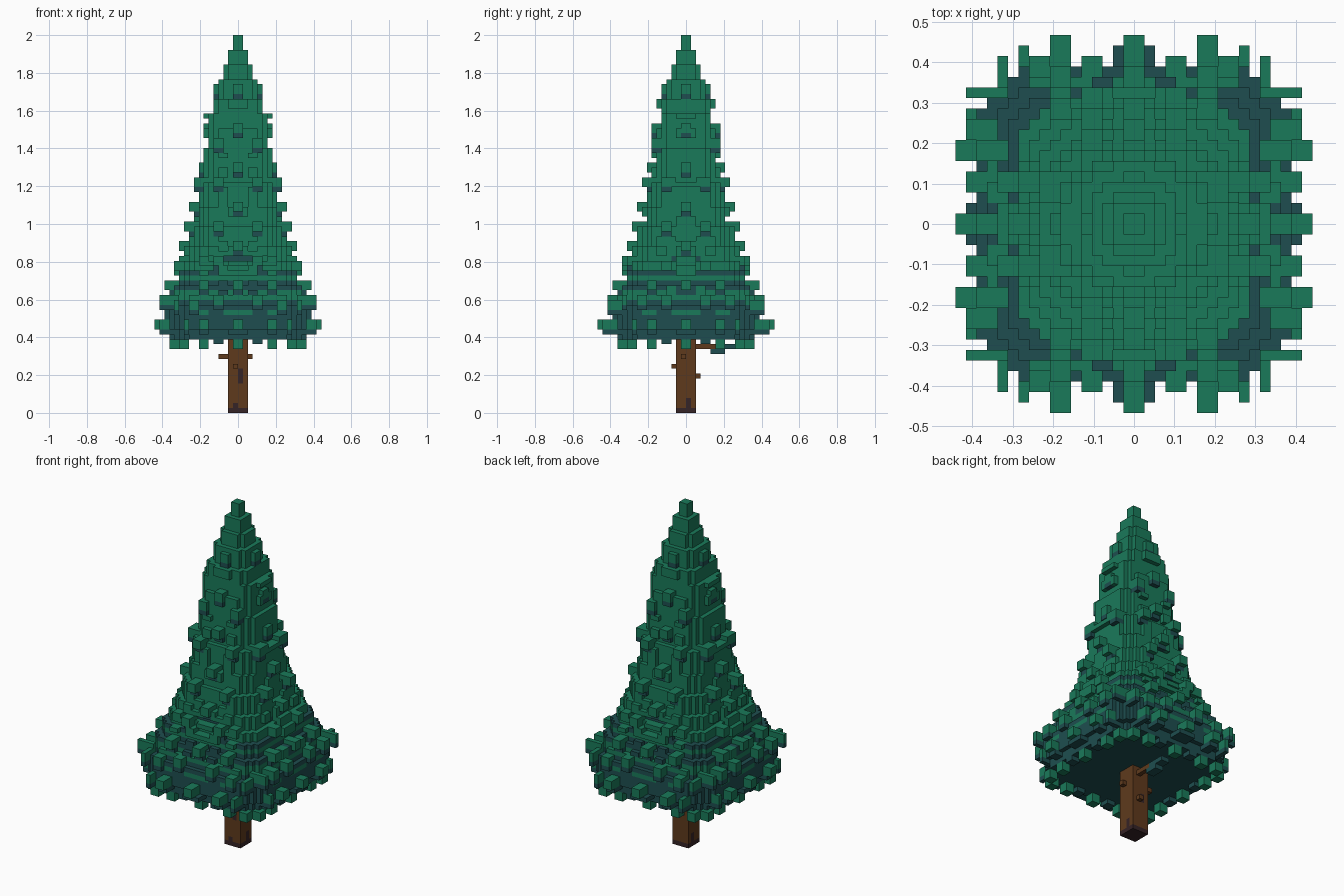
import bpy
import random
from itertools import product

random.seed(7)
V = 2 / 77  # voxel size

cube = bpy.data.objects.get("Cube")
if cube:
    bpy.data.objects.remove(cube)


def material(name, rgb):
    m = bpy.data.materials.new(name)
    m.use_nodes = True
    m.diffuse_color = (*rgb, 1)
    m.node_tree.nodes["Principled BSDF"].inputs["Base Color"].default_value = (*rgb, 1)
    return m


MATS = [material("needle green", (0.010, 0.195, 0.102)),
        material("shadow teal", (0.013, 0.076, 0.080)),
        material("bark brown", (0.114, 0.042, 0.012)),
        material("dark bark", (0.036, 0.017, 0.019))]
GREEN, TEAL, BARK, DARK = range(4)


def box(cells, xs, ys, zs, colour, mirror=False):
    """Fill half-open voxel ranges, optionally mirrored in x and y."""
    for x, y, z in product(range(*xs), range(*ys), range(*zs)):
        cells[x, y, z] = colour
        if mirror:
            for a, b in ((-1 - x, y), (x, -1 - y), (-1 - x, -1 - y)):
                cells[a, b, z] = colour


def build(name, cells):
    """Turn a voxel set into a mesh of its exposed faces."""
    verts, faces, colours = {}, [], []
    for cell, colour in cells.items():
        for axis, side in product(range(3), (0, 1)):
            step = list(cell)
            step[axis] += 2 * side - 1
            if tuple(step) in cells:
                continue
            ring = []
            for u, v in ((0, 0), (1, 0), (1, 1), (0, 1)):
                p = list(cell)
                p[axis] += side
                p[(axis + 1) % 3] += u
                p[(axis + 2) % 3] += v
                ring.append(verts.setdefault(tuple(p), len(verts)))
            faces.append(ring if side else ring[::-1])
            colours.append(colour)
    mesh = bpy.data.meshes.new(name)
    mesh.from_pydata([[c * V for c in p] for p in verts], [], faces)
    for m in MATS:
        mesh.materials.append(m)
    mesh.polygons.foreach_set("material_index", colours)
    mesh.update()
    bpy.context.collection.objects.link(bpy.data.objects.new(name, mesh))


# Foliage tiers: bottom layer, half width in x, half depth in y
TIERS = [(15, 14, 14), (17, 15, 15), (22, 14, 14), (24, 13, 13), (26, 12, 12),
         (29, 11, 11), (31, 10, 10), (34, 9, 9), (38, 8, 8), (42, 8, 7),
         (47, 7, 6), (54, 6, 6), (58, 6, 5), (61, 5, 5), (64, 4, 4),
         (68, 3, 3), (71, 2, 2), (74, 1, 1), (77, 0, 0)]


def size(k):
    return [t for t in TIERS if t[0] <= k][-1][1:]


# Chance of shadow colour by layer; unlisted layers are green
SHADOW = {15: 0.75, 16: 0.8, 17: 1, 18: 1, 19: 1, 20: 0.5, 21: 1, 22: 0.9,
          25: 1, 26: 1, 28: 0.6, 30: 0.5, 31: 0.4, 33: 0.3}

foliage = {}
for k in range(15, 77):
    hx, hy = size(k)
    cut = 4 if k < 24 else 2 if k < 58 else 1 if k < 71 else 0
    runs = [random.random() for _ in range(6)]
    for x, y in product(range(hx), range(hy)):
        if x + y <= hx + hy - 2 - cut:
            shade = TEAL if runs[min(x, y) // 3] < SHADOW.get(k, 0) else GREEN
            box(foliage, (x, x + 1), (y, y + 1), (k, k + 1), shade, True)

# Shallow relief patches on the four sides
for k in range(24, 66, 2):
    hx, hy = size(k)
    for across, reach, swap in ((hx, hy, False), (hy, hx, True)):
        for p in range(0, across - 4, 2):
            if random.random() < 0.33:
                a, b = (p, p + 2), (reach - 1, reach + 1)
                shade = TEAL if k < 28 and random.random() < 0.7 else GREEN
                tall = random.choice((1, 2, 2))
                box(foliage, b if swap else a, a if swap else b, (k, k + tall), shade, True)

# Staggered needle clumps with dark undersides
for row, k in enumerate(range(17, 66, 4)):
    hx, hy = size(k)
    for across, reach, swap in ((hx, hy, False), (hy, hx, True)):
        out = 1 if k == 21 or k > 50 or (swap and k > 42) else 2
        if k == 17 and not swap:
            out = 3
        for p in ((0, 6, 10) if row % 2 == 0 else (3, 8, 12)):
            wide = 1 if p in (0, 10, 12) else 2
            if k > 23 and p + wide + out > across - 1:
                continue
            z = k + (random.choice((0, 0, 1)) if p else 0)
            a, b = (p, p + wide), (reach - 3, reach + out - (p == 10))
            box(foliage, b if swap else a, a if swap else b, (z, z + 2), GREEN, True)
            a = (p, p + 2) if p == 0 and k == 17 else a
            b = (reach - 3, reach + max(1, out - 1))
            box(foliage, b if swap else a, a if swap else b, (z - 1, z), TEAL, True)

# Clumps hanging under the skirt
for p, drop in ((0, 13), (3, 14), (6, 13), (10, 13)):
    a, b = (p, p + (1 if p == 0 else 2)), (12, 14)
    for xs, ys in ((a, b), (b, a)):
        box(foliage, xs, ys, (drop, 15), TEAL if p == 3 else GREEN, True)
build("foliage", foliage)

# Trunk with dark foot and knots
trunk = {}
box(trunk, (-2, 2), (-2, 2), (0, 15), BARK)
box(trunk, (-2, 2), (-2, 2), (0, 1), DARK)
for x, y, z, top in ((0, -2, 6, 9), (-1, -2, 1, 2), (1, 0, 1, 3),
                     (-2, -1, 10, 12), (-1, 1, 7, 9), (-2, 0, 1, 3)):
    box(trunk, (x, x + 1), (y, y + 1), (z, top), DARK)
# Twig stubs
box(trunk, (-4, -2), (0, 1), (11, 12), BARK)
box(trunk, (2, 3), (-1, 0), (11, 12), BARK)
box(trunk, (-1, 0), (-3, -2), (9, 10), BARK)
box(trunk, (0, 1), (2, 3), (7, 8), BARK)
build("trunk", trunk)

# Low back branch with a small leaf tuft
branch = {}
box(branch, (0, 1), (2, 6), (13, 14), BARK)
box(branch, (-1, 1), (6, 10), (13, 14), TEAL)
box(branch, (-1, 1), (5, 8), (12, 13), TEAL)
build("low_branch", branch)
